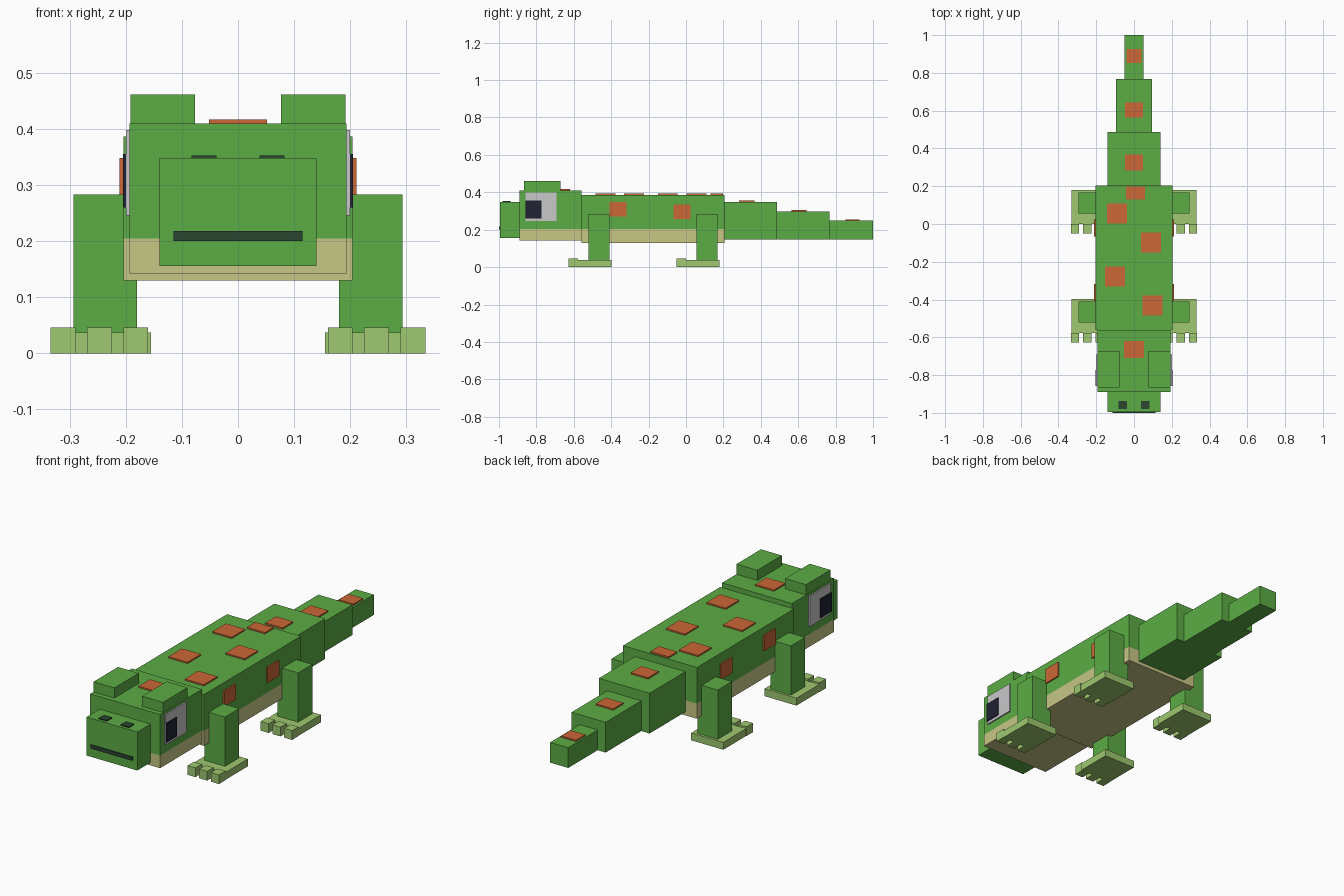
import bpy


def material(name, r, g, b):
    m = bpy.data.materials.new(name)
    m.diffuse_color = (r, g, b, 1)
    return m


GREEN = material("skin green", 0.107, 0.415, 0.06)
LIME = material("foot light green", 0.342, 0.58, 0.16)
CREAM = material("belly cream", 0.57, 0.57, 0.24)
ORANGE = material("spot orange", 0.60, 0.136, 0.036)
WHITE = material("eye white", 0.58, 0.58, 0.59)
BLACK = material("pupil black", 0.014, 0.016, 0.032)
DARK = material("mouth dark green", 0.024, 0.06, 0.03)


def box(name, mat, x, y, z):
    """Box spanning the (min, max) ranges on each axis."""
    v = [(a, b, c) for a in x for b in y for c in z]
    f = [(0, 1, 3, 2), (4, 6, 7, 5), (0, 4, 5, 1),
         (2, 3, 7, 6), (0, 2, 6, 4), (1, 5, 7, 3)]
    me = bpy.data.meshes.new(name)
    me.from_pydata(v, [], f)
    me.materials.append(mat)
    ob = bpy.data.objects.new(name, me)
    bpy.context.collection.objects.link(ob)
    return ob


def pair(name, mat, x, y, z):
    """Box on the +x side and its mirror image."""
    box(name + "_right", mat, x, y, z)
    box(name + "_left", mat, (-x[1], -x[0]), y, z)


def wide(w):
    return (-w, w)


# Body and head, each with a cream underside
box("body", GREEN, wide(0.204), (-0.56, 0.205), (0.205, 0.386))
box("body_belly", CREAM, wide(0.204), (-0.56, 0.205), (0.13, 0.205))
box("head", GREEN, wide(0.193), (-0.89, -0.56), (0.205, 0.41))
box("head_throat", CREAM, wide(0.193), (-0.89, -0.56), (0.142, 0.205))

# Snout, mouth and nostrils
box("snout", GREEN, wide(0.14), (-0.994, -0.89), (0.156, 0.348))
box("mouth", DARK, wide(0.115), (-1.0, -0.994), (0.2, 0.218))
pair("nostril", DARK, (0.038, 0.083), (-0.98, -0.938), (0.348, 0.353))

# Brow bumps and eyes
pair("brow", GREEN, (0.077, 0.192), (-0.865, -0.672), (0.41, 0.461))
pair("eye", WHITE, (0.193, 0.2), (-0.857, -0.692), (0.246, 0.398))
pair("pupil", BLACK, (0.2, 0.205), (-0.857, -0.772), (0.26, 0.355))

# Stepped tail
for i, (w, y0, y1, top) in enumerate([(0.14, 0.205, 0.487, 0.348),
                                      (0.094, 0.487, 0.768, 0.298),
                                      (0.05, 0.768, 1.0, 0.248)]):
    box(f"tail_{i + 1}", GREEN, wide(w), (y0, y1), (0.147, top))

# Legs with three-toed feet, positioned from the back edge of each foot
for name, back in (("front", -0.397), ("rear", 0.18)):
    pair(name + "_leg", GREEN, (0.18, 0.293), (back - 0.124, back - 0.012), (0.037, 0.283))
    pair(name + "_foot", LIME, (0.155, 0.332), (back - 0.18, back), (0, 0.037))
    for i, x in enumerate((0.16, 0.225, 0.29)):
        pair(f"{name}_toe_{i + 1}", LIME, (x, x + 0.044), (back - 0.23, back - 0.18), (0, 0.046))

# Spots along the back: centre x, centre y, half width, half depth, surface height
for i, (x, y, hx, hy, z) in enumerate([
        (-0.09, 0.056, 0.053, 0.053, 0.386), (0.09, -0.098, 0.053, 0.053, 0.386),
        (-0.1, -0.278, 0.053, 0.053, 0.386), (0.098, -0.431, 0.053, 0.053, 0.386),
        (0.008, 0.164, 0.05, 0.034, 0.386), (0, -0.665, 0.052, 0.045, 0.41),
        (0, 0.325, 0.048, 0.042, 0.348), (0, 0.603, 0.048, 0.04, 0.298),
        (0, 0.89, 0.041, 0.037, 0.248)]):
    box(f"back_spot_{i + 1}", ORANGE, (x - hx, x + hx), (y - hy, y + hy), (z, z + 0.007))

# Spots on the flanks
pair("flank_spot_front", ORANGE, (0.204, 0.211), (-0.408, -0.317), (0.27, 0.348))
pair("flank_spot_rear", ORANGE, (0.204, 0.211), (-0.067, 0.024), (0.258, 0.335))
